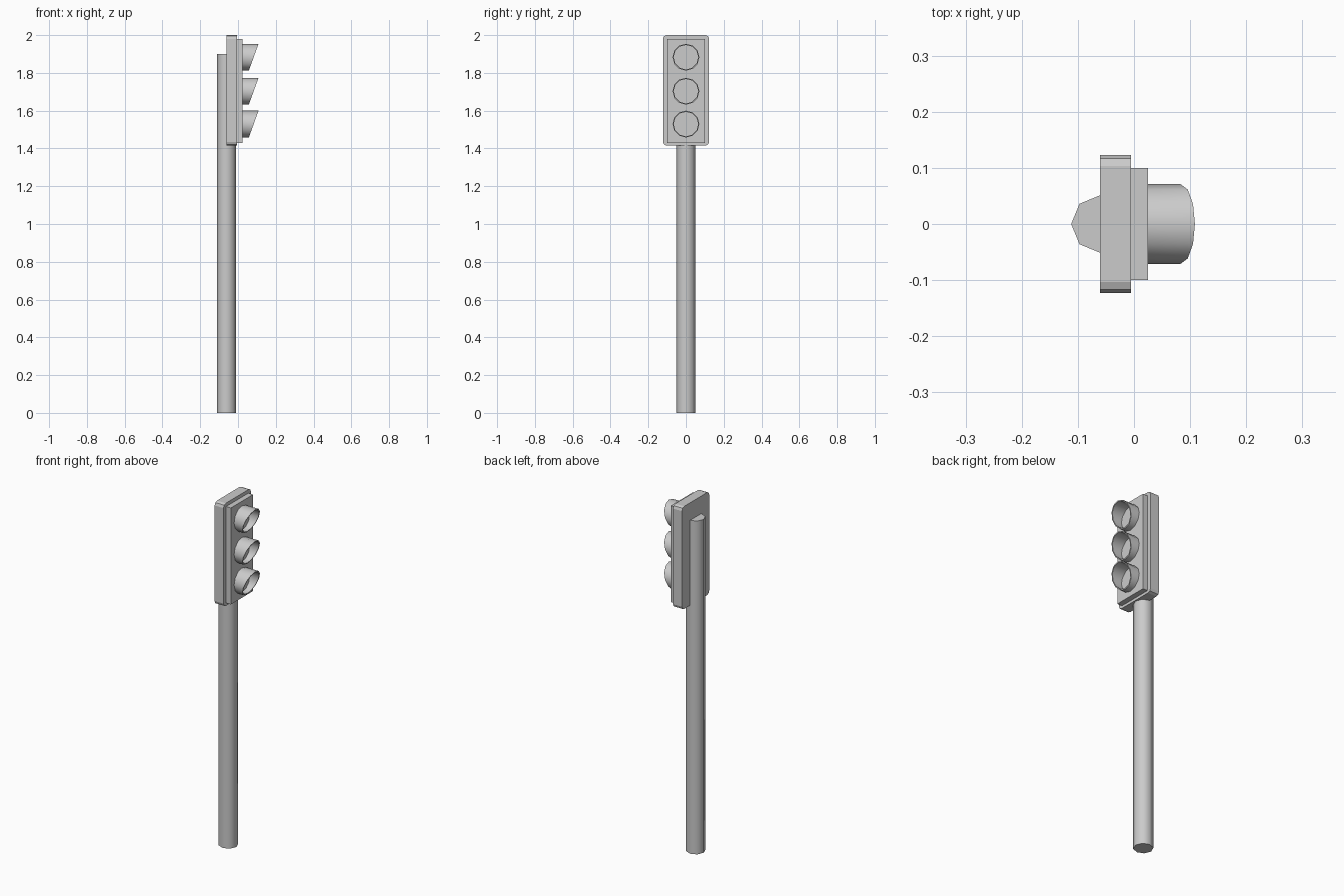
import bpy, bmesh, math

if "Cube" in bpy.data.objects:
    bpy.data.objects.remove(bpy.data.objects["Cube"])


def make_object(name, bm, smooth=None):
    bmesh.ops.recalc_face_normals(bm, faces=bm.faces[:])
    mesh = bpy.data.meshes.new(name)
    bm.to_mesh(mesh)
    bm.free()
    obj = bpy.data.objects.new(name, mesh)
    bpy.context.collection.objects.link(obj)
    if smooth:
        bpy.ops.object.select_all(action='DESELECT')
        obj.select_set(True)
        bpy.context.view_layer.objects.active = obj
        bpy.ops.object.shade_smooth_by_angle(angle=math.radians(smooth))
    return obj


def plate(name, x0, x1, half_y, z0, z1, radius=0.0):
    """Upright plate facing +x, with optionally rounded corners."""
    bm = bmesh.new()
    bmesh.ops.create_cube(bm, size=1)
    for v in bm.verts:
        v.co = ((x0 + x1) / 2 + v.co.x * (x1 - x0),
                v.co.y * 2 * half_y,
                (z0 + z1) / 2 + v.co.z * (z1 - z0))
    if radius:
        edges = [e for e in bm.edges
                 if abs(e.verts[0].co.x - e.verts[1].co.x) > 1e-4]
        bmesh.ops.bevel(bm, geom=edges, offset=radius, segments=2,
                        profile=0.5, affect='EDGES')
    return make_object(name, bm)


def ring(bm, radius, z, x_base, slope=0.0, sides=12):
    """Circle of vertices around the x axis, slanted outward at the top."""
    verts = []
    for i in range(sides):
        a = 2 * math.pi * i / sides
        dz = radius * math.sin(a)
        verts.append(bm.verts.new((x_base + slope * dz,
                                   radius * math.cos(a), z + dz)))
    return verts


def bridge(bm, a, b):
    n = len(a)
    for i in range(n):
        j = (i + 1) % n
        bm.faces.new((a[i], a[j], b[j], b[i]))


# Octagonal pole
bm = bmesh.new()
bmesh.ops.create_cone(bm, cap_ends=True, segments=8,
                      radius1=0.051, radius2=0.051, depth=1.9)
bmesh.ops.translate(bm, verts=bm.verts[:], vec=(-0.061, 0, 0.95))
make_object("pole", bm, smooth=50)

# Rounded backing and the raised front panel
plate("housing", -0.061, -0.005, 0.123, 1.415, 2.0, radius=0.02)
plate("front_panel", -0.005, 0.025, 0.10, 1.43, 1.98)

# Slant-cut visor hoods, each with a lens at its base
for label, z in (("top", 1.883), ("middle", 1.703), ("bottom", 1.529)):
    bm = bmesh.new()
    outer_back = ring(bm, 0.071, z, 0.025)
    outer_front = ring(bm, 0.071, z, 0.083, 0.36)
    inner_front = ring(bm, 0.065, z, 0.083, 0.36)
    inner_back = ring(bm, 0.065, z, 0.025)
    bridge(bm, outer_back, outer_front)
    bridge(bm, outer_front, inner_front)
    bridge(bm, inner_front, inner_back)
    bridge(bm, inner_back, outer_back)
    make_object(label + "_visor", bm, smooth=35)

    bm = bmesh.new()
    back, front = ring(bm, 0.065, z, 0.025), ring(bm, 0.065, z, 0.028)
    bridge(bm, back, front)
    bm.faces.new(front)
    bm.faces.new(back[::-1])
    make_object(label + "_lens", bm)
